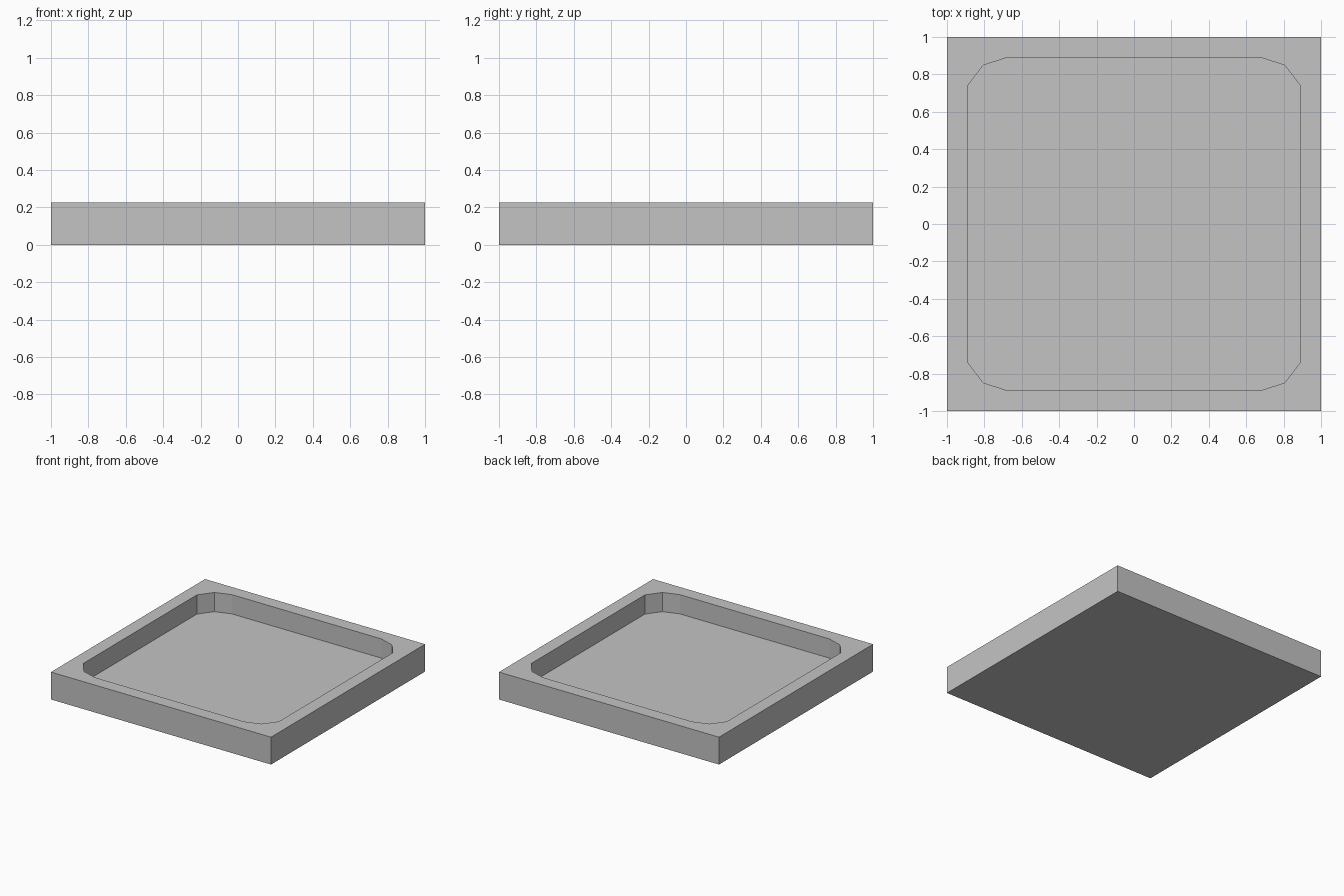
import bpy
import bmesh

cube = bpy.data.objects.get("Cube")
if cube:
    bpy.data.objects.remove(cube, do_unlink=True)

HEIGHT = 0.225
FLOOR = 0.067

grey = bpy.data.materials.new("plain grey")
grey.use_nodes = True
colour = (0.55, 0.55, 0.55, 1)
grey.diffuse_color = colour
grey.node_tree.nodes["Principled BSDF"].inputs["Base Color"].default_value = colour

# Corner of the recess, mirrored into all four quadrants
corner = [(0.89, 0.738), (0.807, 0.848), (0.678, 0.89)]
recess = []
for sx, sy in ((1, 1), (-1, 1), (-1, -1), (1, -1)):
    points = [(sx * x, sy * y) for x, y in corner]
    recess += points if sx == sy else points[::-1]
outline = [(1, 1), (-1, 1), (-1, -1), (1, -1)]

bm = bmesh.new()


def ring(points, z):
    return [bm.verts.new((x, y, z)) for x, y in points]


def walls(low, high):
    for i in range(len(low)):
        j = (i + 1) % len(low)
        bm.faces.new((low[i], low[j], high[j], high[i]))


# Outer block sides and underside
base, top = ring(outline, 0), ring(outline, HEIGHT)
walls(base, top)
bm.faces.new(base[::-1])

# Recess walls and floor
floor, lip = ring(recess, FLOOR), ring(recess, HEIGHT)
walls(lip, floor)
bm.faces.new(floor)

# Flat rim: one face at each corner and one along each side
for q in range(4):
    nxt = (q + 1) % 4
    own = lip[q * 3:q * 3 + 3]
    bm.faces.new([top[q]] + own[::-1])
    bm.faces.new((top[q], top[nxt], lip[nxt * 3], own[-1]))

bmesh.ops.recalc_face_normals(bm, faces=bm.faces)
mesh = bpy.data.meshes.new("tray")
bm.to_mesh(mesh)
bm.free()
mesh.materials.append(grey)
tray = bpy.data.objects.new("tray", mesh)
bpy.context.collection.objects.link(tray)
